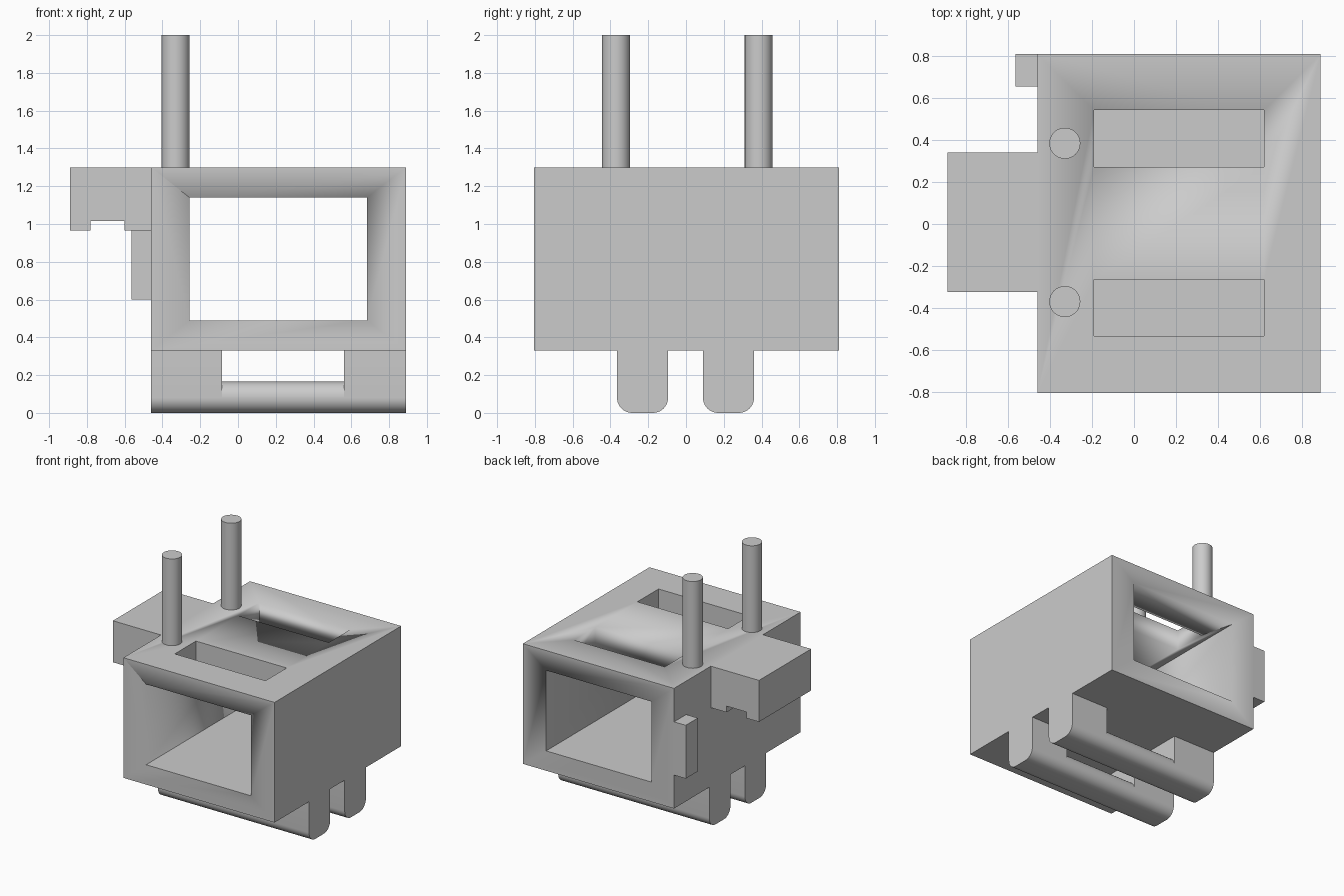
import bpy
import bmesh
from math import radians

if "Cube" in bpy.data.objects:
    bpy.data.objects.remove(bpy.data.objects["Cube"], do_unlink=True)

grey = bpy.data.materials.new("light_grey")
grey.use_nodes = True
grey.diffuse_color = (0.6, 0.6, 0.6, 1)
grey.node_tree.nodes["Principled BSDF"].inputs["Base Color"].default_value = (0.6, 0.6, 0.6, 1)


def finish(name, bm):
    """Turn a bmesh into a named object, smooth only across gentle edges."""
    bmesh.ops.recalc_face_normals(bm, faces=bm.faces)
    mesh = bpy.data.meshes.new(name)
    bm.to_mesh(mesh)
    bm.free()
    mesh.materials.append(grey)
    mesh.shade_smooth()
    mesh.set_sharp_from_angle(angle=radians(30))
    obj = bpy.data.objects.new(name, mesh)
    bpy.context.collection.objects.link(obj)
    return obj


def add_box(bm, x, y, z):
    """Add a box given its (min, max) range on each axis."""
    verts = bmesh.ops.create_cube(bm, size=1)["verts"]
    for v in verts:
        v.co = [r[0] if c < 0 else r[1] for c, r in zip(v.co, (x, y, z))]
    return verts


def add_rounded(bm, x, y, z, radius, round_top):
    """Add a box whose long edges along x are rounded."""
    verts = add_box(bm, x, y, z)
    mid = sum(z) / 2
    edges = set()
    for v in verts:
        for e in v.link_edges:
            a, b = e.verts
            if abs(a.co.x - b.co.x) > 0.01 and (round_top or a.co.z < mid):
                edges.add(e)
    bmesh.ops.bevel(bm, geom=list(edges), offset=radius, segments=10,
                    profile=0.5, affect='EDGES')


def box(name, x, y, z):
    bm = bmesh.new()
    add_box(bm, x, y, z)
    return finish(name, bm)


def cut(target, cutter):
    """Subtract a cutter and discard it."""
    mod = target.modifiers.new("cut", 'BOOLEAN')
    mod.operation = 'DIFFERENCE'
    mod.solver = 'EXACT'
    mod.object = cutter
    bpy.context.view_layer.objects.active = target
    bpy.ops.object.modifier_apply(modifier=mod.name)
    bpy.data.objects.remove(cutter, do_unlink=True)


LEFT, RIGHT = -0.46, 0.89
BOTTOM, TOP = 0.33, 1.30

# Housing: block with a tunnel from front to back and two slots in the roof
housing = box("housing", (LEFT, RIGHT), (-0.805, 0.81), (BOTTOM, TOP))
cut(housing, box("tunnel_cutter", (-0.257, 0.682), (-1, 1), (0.49, 1.14)))
for y in (-0.535, 0.273):
    cut(housing, box("slot_cutter", (-0.19, 0.62), (y, y + 0.27), (0.9, 1.5)))

# Rails underneath: two feet joined by a rounded bar
for name, y in (("front_rail", (-0.365, -0.095)), ("back_rail", (0.09, 0.36))):
    bm = bmesh.new()
    for x in ((LEFT, -0.085), (0.56, RIGHT)):
        add_rounded(bm, x, y, (0, BOTTOM), 0.08, False)
    add_rounded(bm, (-0.085, 0.56), y, (0, 0.165), 0.08, True)
    finish(name, bm)

# Side arm: notched profile extruded from front to back
bm = bmesh.new()
profile = [(LEFT, TOP), (-0.89, TOP), (-0.89, 0.965), (-0.78, 0.965),
           (-0.78, 1.015), (-0.6, 1.015), (-0.6, 0.965), (LEFT, 0.965)]
face = bm.faces.new([bm.verts.new((x, -0.325, z)) for x, z in profile])
extruded = bmesh.ops.extrude_face_region(bm, geom=[face])["geom"]
bmesh.ops.translate(bm, vec=(0, 0.665, 0),
                    verts=[g for g in extruded if isinstance(g, bmesh.types.BMVert)])
# the extrusion keeps the first cap only if it still exists
if not any(all(abs(v.co.y + 0.325) < 1e-4 for v in f.verts) for f in bm.faces):
    bmesh.ops.holes_fill(bm, edges=bm.edges)
finish("side_arm", bm)

# Small key on the side at the back corner
box("side_key", (-0.565, LEFT), (0.655, 0.81), (0.6, 1.03))

# Round pins standing on the roof
for name, y in (("front_pin", -0.37), ("back_pin", 0.385)):
    bm = bmesh.new()
    bmesh.ops.create_cone(bm, cap_ends=True, segments=48, radius1=0.074,
                          radius2=0.074, depth=2 - TOP)
    bmesh.ops.translate(bm, verts=bm.verts, vec=(-0.33, y, (2 + TOP) / 2))
    finish(name, bm)
